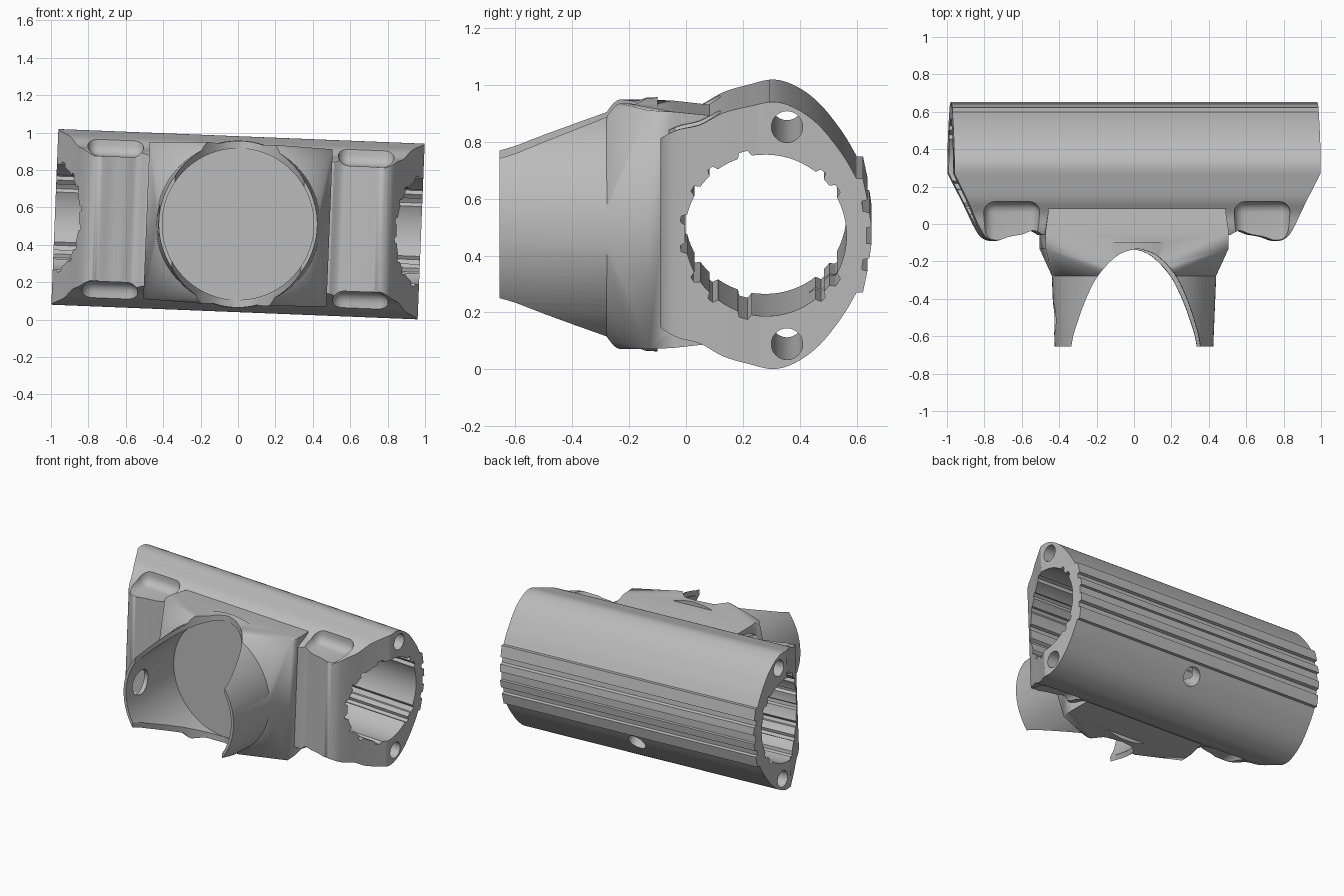
import bpy, bmesh, math
from mathutils import Matrix, Vector

cube = bpy.data.objects.get("Cube")
if cube:
    bpy.data.objects.remove(cube)

mat = bpy.data.materials.new("cast grey")
mat.use_nodes = True
GREY = (0.5, 0.5, 0.5, 1)
mat.diffuse_color = GREY
mat.node_tree.nodes["Principled BSDF"].inputs["Base Color"].default_value = GREY


def finish(name, bm):
    bmesh.ops.recalc_face_normals(bm, faces=bm.faces)
    me = bpy.data.meshes.new(name)
    bm.to_mesh(me)
    bm.free()
    me.materials.append(mat)
    ob = bpy.data.objects.new(name, me)
    bpy.context.collection.objects.link(ob)
    return ob


def prism(name, pts, axis, lo, hi):
    """Extrude a 2D outline: (y, z) along x, or (x, y) along z."""
    bm = bmesh.new()
    place = (lambda p, d: (d, *p)) if axis == "X" else (lambda p, d: (*p, d))
    face = bm.faces.new([bm.verts.new(place(p, lo)) for p in pts])
    ext = bmesh.ops.extrude_face_region(bm, geom=[face])["geom"]
    shift = Vector(place((0, 0), hi - lo))
    bmesh.ops.translate(bm, vec=shift, verts=[v for v in ext if isinstance(v, bmesh.types.BMVert)])
    return finish(name, bm)


def rod(name, start, end, r1, r2, seg=96):
    a, b = Vector(start), Vector(end)
    bm = bmesh.new()
    turn = (b - a).to_track_quat("Z", "Y").to_matrix().to_4x4()
    bmesh.ops.create_cone(bm, cap_ends=True, segments=seg, radius1=r1, radius2=r2,
                          depth=(b - a).length, matrix=Matrix.Translation((a + b) / 2) @ turn)
    return finish(name, bm)


def block(name, centre, size, bevel):
    bm = bmesh.new()
    bmesh.ops.create_cube(bm, size=1, matrix=Matrix.Translation(centre) @ Matrix.Diagonal((*size, 1)))
    bmesh.ops.bevel(bm, geom=bm.edges[:], offset=bevel, segments=5, profile=0.5, affect="EDGES")
    return finish(name, bm)


def combine(target, other, operation):
    """Apply a boolean and discard the tool object."""
    mod = target.modifiers.new("cut", "BOOLEAN")
    mod.operation, mod.object, mod.solver = operation, other, "EXACT"
    graph = bpy.context.evaluated_depsgraph_get()
    me = bpy.data.meshes.new_from_object(target.evaluated_get(graph))
    target.modifiers.clear()
    target.data = me
    bpy.data.objects.remove(other)


def curve(pts, steps=5):
    """Smooth an outline with a Catmull-Rom curve."""
    p = [Vector(q) for q in [pts[0], *pts, pts[-1]]]
    out = []
    for a, b, c, d in zip(p, p[1:], p[2:], p[3:]):
        for i in range(steps):
            t = i / steps
            out.append(tuple(0.5 * (2 * b + (c - a) * t + (2 * a - 5 * b + 4 * c - d) * t * t
                                    + (3 * b - a - 3 * c + d) * t ** 3)))
    return out + [tuple(pts[-1])]


# Main barrel: symmetric section with a ribbed back
half = curve([(-0.1, 0.28), (-0.09, 0.33), (-0.03, 0.365), (0.05, 0.385), (0.13, 0.428),
              (0.22, 0.453), (0.31, 0.47), (0.39, 0.445), (0.47, 0.385), (0.55, 0.285), (0.6, 0.2)])
half += [(0.622, 0.2), (0.638, 0.125), (0.618, 0.12), (0.622, 0.085), (0.645, 0.08),
         (0.652, 0.03), (0.635, 0.028)]
section = half + [(y, -z) for y, z in reversed(half)]
body = prism("yoke_body", section, "X", -1.1, 1.1)

# Trim the ends and shape the front columns in plan
plan = [(0.98, 0.8), (0.98, 0.28)] + curve([(0.98, 0.27), (0.905, 0.12), (0.84, -0.02), (0.8, -0.075),
        (0.75, -0.09), (0.68, -0.068), (0.61, -0.055), (0.55, -0.035), (0.5, -0.06)])
combine(body, prism("plan_trim", plan + [(-x, y) for x, y in reversed(plan)], "Z", -1, 1), "INTERSECT")

# Rounded pockets at the corners of the front columns
for sx in (-1, 1):
    for sz in (-1, 1):
        pocket = block("pocket", (sx * 0.67, -0.06, sz * 0.47), (0.3, 0.36, 0.27), 0.06)
        combine(body, pocket, "DIFFERENCE")

# Central saddle blending from a rectangle into the round cup
bm = bmesh.new()
for y, w, h in ((0.1, 0.47, 0.4), (-0.04, 0.49, 0.415), (-0.13, 0.49, 0.42)):
    for sx in (-1, 1):
        for sz in (-1, 1):
            bm.verts.new((sx * w, y, sz * h))
for i in range(96):
    a = math.tau * i / 96
    bm.verts.new((0.438 * math.cos(a), -0.28, 0.438 * math.sin(a)))
hull = bmesh.ops.convex_hull(bm, input=bm.verts[:])
bmesh.ops.delete(bm, geom=[v for v in bm.verts if not v.link_faces], context="VERTS")
combine(body, finish("saddle", bm), "UNION")

# Cup walls, bored out and arched to leave two ears
combine(body, rod("cup", (0, -0.1, 0), (0, -0.655, 0), 0.447, 0.424), "UNION")
combine(body, rod("cup_bore", (0, -0.13, 0), (0, -0.9, 0), 0.405, 0.405), "DIFFERENCE")
arch = curve([(0.36, -0.8), (0.345, -0.655), (0.325, -0.56), (0.27, -0.4), (0.2, -0.265),
              (0.1, -0.165), (0, -0.131)])
combine(body, prism("arch", arch + [(-x, y) for x, y in reversed(arch[:-1])], "Z", -1, 1), "DIFFERENCE")

# Hole through the right ear
combine(body, rod("ear_hole", (-0.6, -0.5, 0), (-0.3, -0.5, 0), 0.085, 0.085, 32), "DIFFERENCE")

# Splined bore through the barrel
notches = [33, 48, 105, 130, 148, 170]
bore = []
for i in range(180):
    a = i * 2
    near = min(abs(min(a, 360 - a) - n) for n in notches)
    r = 0.303 if near <= 3 else 0.284
    bore.append((0.28 + r * math.cos(math.radians(a)), r * math.sin(math.radians(a))))
combine(body, prism("bore", bore, "X", -1.2, 1.2), "DIFFERENCE")

# Long bolt holes above and below the bore
for sz in (-1, 1):
    combine(body, rod("bolt_hole", (-1.2, 0.355, sz * 0.382), (1.2, 0.355, sz * 0.382), 0.055, 0.055, 32),
            "DIFFERENCE")

# Drain hole low on the back
combine(body, rod("drain_hole", (0, 0.38, -0.1), (0, 0.78, -0.5), 0.062, 0.062, 32), "DIFFERENCE")

# Slight roll of the whole casting, then shading
body.data.transform(Matrix.Translation((0, 0, 0.51)) @ Matrix.Rotation(0.04, 4, "Y"))
bpy.ops.object.select_all(action="DESELECT")
body.select_set(True)
bpy.context.view_layer.objects.active = body
bpy.ops.object.shade_smooth_by_angle(angle=math.radians(30))
